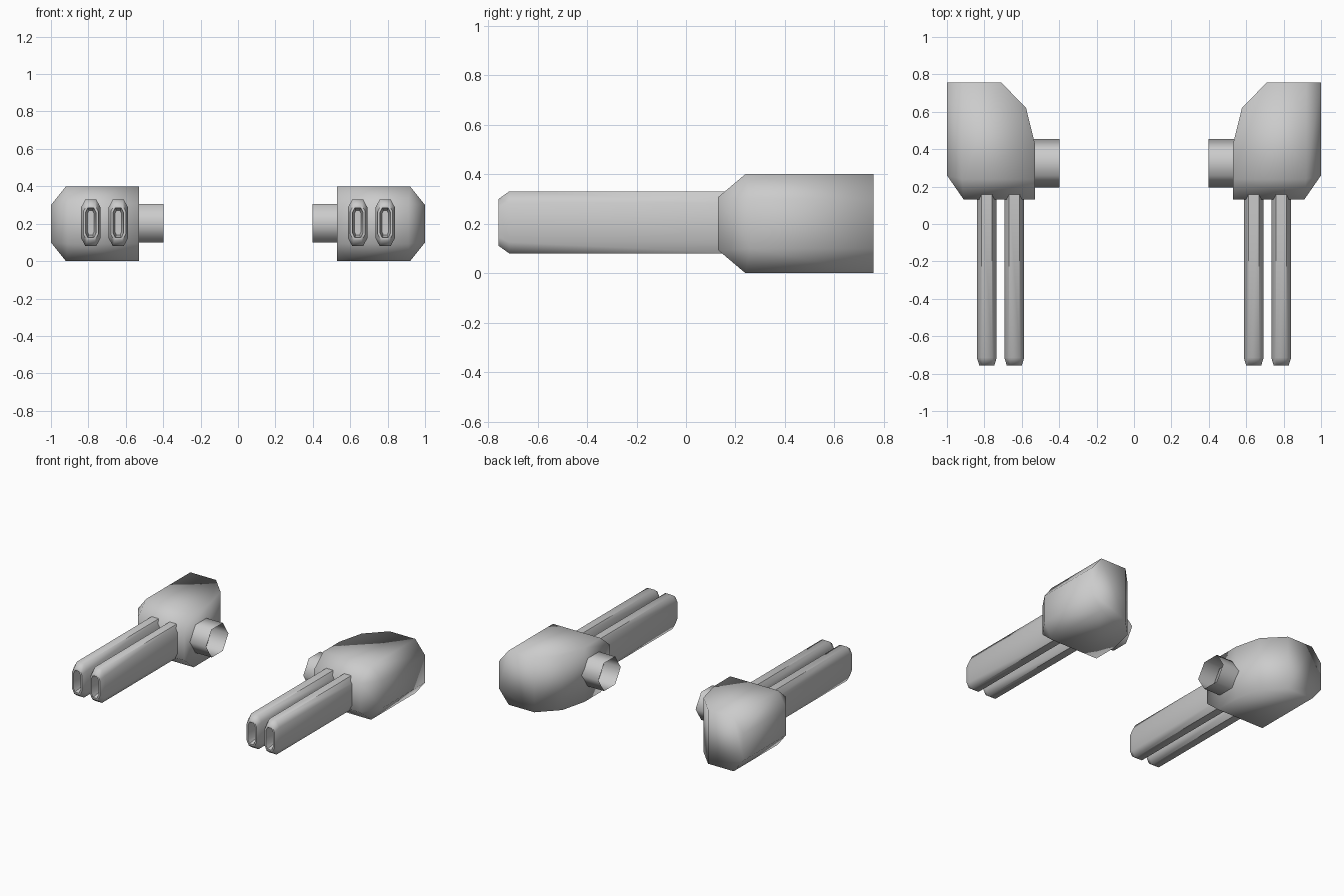
import bpy, bmesh, math

if "Cube" in bpy.data.objects:
    bpy.data.objects.remove(bpy.data.objects["Cube"])


def finish(name, bm, angle):
    bmesh.ops.recalc_face_normals(bm, faces=bm.faces)
    mesh = bpy.data.meshes.new(name)
    bm.to_mesh(mesh)
    bm.free()
    ob = bpy.data.objects.new(name, mesh)
    bpy.context.collection.objects.link(ob)
    bpy.ops.object.select_all(action='DESELECT')
    ob.select_set(True)
    bpy.context.view_layer.objects.active = ob
    bpy.ops.object.shade_smooth_by_angle(angle=math.radians(angle))
    # twin on the other side of x = 0
    ob.modifiers.new("Mirror", 'MIRROR').use_mirror_merge = False
    return ob


def loft(name, rings, cap_last, angle):
    bm = bmesh.new()
    loops = [[bm.verts.new(p) for p in ring] for ring in rings]
    for a, b in zip(loops, loops[1:]):
        for i in range(len(a)):
            j = (i + 1) % len(a)
            bm.faces.new((a[i], a[j], b[j], b[i]))
    if cap_last:
        bm.faces.new(loops[-1])
    return finish(name, bm, angle)


def octagon(cx, y, hw, hh, cut_x, cut_z, cz=0.205):
    pts = [(hw, hh - cut_z), (hw - cut_x, hh)]
    pts += [(-x, z) for x, z in reversed(pts)]
    pts += [(-x, -z) for x, z in pts]
    return [(cx + x, y, cz + z) for x, z in pts]


# Faceted housing: hull of mirrored upper and lower corners
bm = bmesh.new()
corners = [(0.53, 0.13, 0.107), (0.91, 0.13, 0.107),
           (0.53, 0.24, 0.2), (0.92, 0.24, 0.2),
           (1.0, 0.26, 0.1), (1.0, 0.757, 0.1), (0.92, 0.757, 0.2),
           (0.71, 0.757, 0.2), (0.577, 0.62, 0.2), (0.53, 0.43, 0.2)]
for x, y, h in corners:
    for s in (1, -1):
        bm.verts.new((x, y, 0.2 + s * h))
bmesh.ops.convex_hull(bm, input=bm.verts[:])
bmesh.ops.dissolve_limit(bm, angle_limit=math.radians(1),
                         verts=bm.verts[:], edges=bm.edges[:])
finish("housing", bm, 180)

# Twin barrels with chamfered muzzles and recessed slots
for name, cx in (("inner_barrel", 0.64), ("outer_barrel", 0.787)):
    loft(name, [octagon(cx, 0.22, 0.053, 0.125, 0.024, 0.045),
                octagon(cx, -0.715, 0.053, 0.125, 0.024, 0.045),
                octagon(cx, -0.757, 0.04, 0.095, 0.018, 0.035),
                octagon(cx, -0.757, 0.028, 0.08, 0.012, 0.025),
                octagon(cx, -0.69, 0.017, 0.065, 0.007, 0.015)], True, 60)

# Open hexagonal mounting stub facing inward
hexagon = [(0.325 + 0.13 * math.cos(k * math.pi / 3),
            0.203 + 0.119 * math.sin(k * math.pi / 3)) for k in range(6)]
loft("mounting_stub", [[(x, y, z) for y, z in hexagon] for x in (0.545, 0.397)],
     False, 70)
